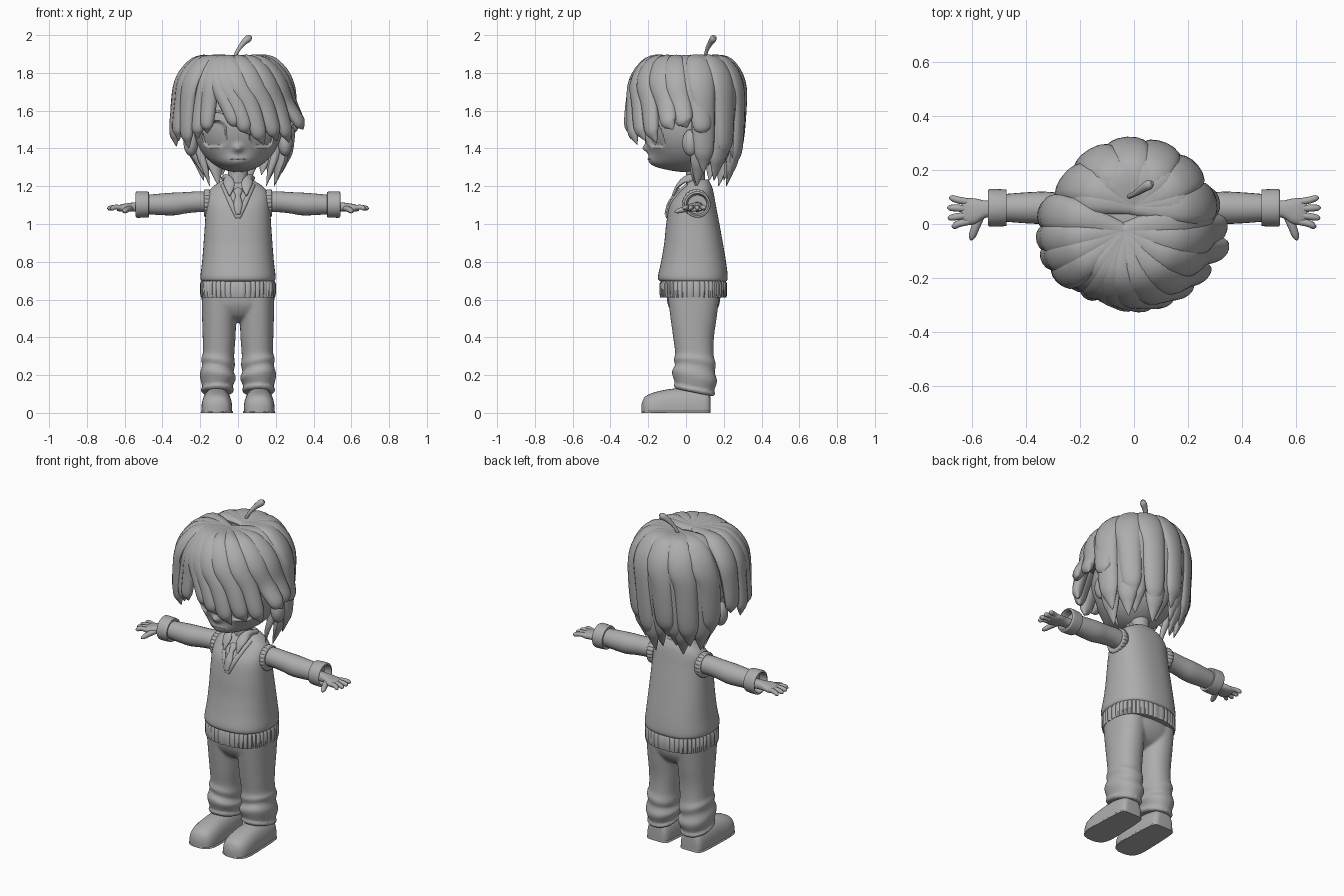
import bpy, bmesh, math
from mathutils import Vector
from mathutils.bvhtree import BVHTree

if "Cube" in bpy.data.objects:
    bpy.data.objects.remove(bpy.data.objects["Cube"])

clay = bpy.data.materials.new("plain_grey")
clay.use_nodes = True
GREY = (0.42, 0.42, 0.42, 1)
clay.diffuse_color = GREY
clay.node_tree.nodes["Principled BSDF"].inputs["Base Color"].default_value = GREY
parts = []
X, Y, Z = Vector((1, 0, 0)), Vector((0, 1, 0)), Vector((0, 0, 1))


def finish(name, bm):
    bmesh.ops.recalc_face_normals(bm, faces=bm.faces)
    mesh = bpy.data.meshes.new(name)
    bm.to_mesh(mesh)
    bm.free()
    mesh.materials.append(clay)
    ob = bpy.data.objects.new(name, mesh)
    bpy.context.collection.objects.link(ob)
    parts.append(ob)
    return ob


def spline(rows, k):
    # Catmull-Rom interpolation of rows of numbers
    out = []
    for i in range(len(rows) - 1):
        a, b, c, d = (rows[max(0, min(len(rows) - 1, j))] for j in range(i - 1, i + 3))
        for s in range(k):
            t = s / k
            out.append([q + t * (r - p + t * (2 * p - 5 * q + 4 * r - u + t * (3 * q - p - 3 * r + u))) / 2
                        for p, q, r, u in zip(a, b, c, d)])
    return out + [list(rows[-1])]


def tube(name, rows, up, axis=None, n=24, k=4, power=2.0, rib=0, warp=None):
    # rows of x, y, z, half width, half thickness; up is a vector or a function of position
    rows = spline(rows, k) if k > 1 else rows
    pts = [Vector(r[:3]) for r in rows]
    bm = bmesh.new()
    rings = []
    for i, (p, r) in enumerate(zip(pts, rows)):
        tan = axis or (pts[min(i + 1, len(pts) - 1)] - pts[max(i - 1, 0)]).normalized()
        u = up(p) if callable(up) else up
        side = tan.cross(u).normalized()
        u = side.cross(tan)
        ring = []
        for j in range(n):
            a = math.tau * j / n
            c, s = math.cos(a), math.sin(a)
            f = 1 - (rib if j % 4 == 0 else 0)
            v = p + side * math.copysign(abs(c) ** (2 / power), c) * max(r[3], .001) * f \
                + u * math.copysign(abs(s) ** (2 / power), s) * max(r[4], .001) * f
            ring.append(bm.verts.new(warp(v) if warp else v))
        rings.append(ring)
    for a, b in zip(rings, rings[1:]):
        for j in range(n):
            bm.faces.new((a[j], a[(j + 1) % n], b[(j + 1) % n], b[j]))
    bm.faces.new(rings[0])
    bm.faces.new(rings[-1])
    return finish(name, bm)


def ball(name, centre, radii, shape=None, cut=None, u=32, v=20):
    bm = bmesh.new()
    bmesh.ops.create_uvsphere(bm, u_segments=u, v_segments=v, radius=1)
    for p in bm.verts:
        p.co = Vector(centre) + Vector(c * r for c, r in zip(p.co, radii))
        if shape:
            p.co = shape(p.co)
    if cut:
        bmesh.ops.bisect_plane(bm, geom=bm.verts[:] + bm.edges[:] + bm.faces[:],
                               plane_co=cut[0], plane_no=cut[1], clear_inner=True)
        bmesh.ops.holes_fill(bm, edges=[e for e in bm.edges if e.is_boundary])
    return finish(name, bm)


def front_of(ob):
    # returns a function giving the front surface depth of a part
    tree = BVHTree.FromPolygons([v.co for v in ob.data.vertices], [p.vertices for p in ob.data.polygons])

    def depth(x, z):
        hit = tree.ray_cast(Vector((x, -2, z)), Y)[0]
        return hit.y if hit else 0
    return depth


# Head with sunken eyes, small nose and forward chin
def face(v):
    if v.y < 0:
        fade = min(1, -v.y / .1)
        d = (abs((abs(v.x) - .125) / .06) ** 2.8 + abs((v.z - 1.475) / .066) ** 2.8) ** .36
        v.y += .02 * min(1, max(0, (1.1 - d) / .16))
        v.y -= .028 * math.exp(-(v.x / .025) ** 2 - ((v.z - 1.4) / .022) ** 2)
        v.y -= .06 * fade * math.exp(-(v.x / .11) ** 2 - ((v.z - 1.315) / .05) ** 2)
    return v


head = ball("head", (0, 0, 1.53), (.236, .23, .255), face, u=144, v=96)
skin = front_of(head)
tube("mouth", [(x, skin(x, 1.345) - .001, 1.345 - 2 * x * x, .003, .003) for x in (-.045, -.02, 0, .02, .045)], -Y, n=8)
for s, label in ((1, "left"), (-1, "right")):
    ball(label + "_ear", (s * .25, .025, 1.43), (.038, .045, .07))
    tube(label + "_eyebrow", [(s * x, skin(s * x, z) - .001, z, .006, .004)
         for x, z in ((.07, 1.585), (.12, 1.597), (.17, 1.585))], -Y, n=8)
tube("neck", [(0, .05, z, .052, .05) for z in (1.18, 1.25, 1.36)], -Y)

# Hair: scalp cap plus tapered locks from the crown
ball("hair_cap", (0, .03, 1.595), (.28, .265, .275), cut=((0, -.2, 1.66), (0, .5, 1)), u=48, v=32)
hair_centre = Vector((0, 0, 1.58))


def lock(name, origin, top, tip, radius, tip_radius, tip_z, w, taper):
    rows = []
    mid_z = 1.62 * .4 + tip_z * .6
    low_z = 1.62 * .18 + tip_z * .82
    steps = ((0, -.02, 1.862, .4), (.2, radius * .5, 1.862, .85), (.34, radius * .76, 1.822, 1),
             (.48, radius * .93, 1.745, 1), (.7, radius, 1.64, .5 + taper / 2),
             (.85, radius * .45 + tip_radius * .55 + .012, mid_z, taper),
             (.93, radius * .2 + tip_radius * .8 + .007, low_z, taper * .58), (1, tip_radius, tip_z, .03))
    for f, r, z, width in steps:
        a = math.radians(top + (tip - top) * f)
        fade = (1 - f) ** 2
        rows.append((r * math.cos(a) + origin[0] * fade, r * math.sin(a) + origin[1] * fade,
                     z, w * width, .034 * min(1, width * 1.2)))
    tube(name, rows, lambda p: (p - hair_centre).normalized(), n=14, k=4)


crown, parting = (0, .07), (-.04, -.03)
for i in range(9):
    a = 21 + 17.3 * i
    lock("back_lock", crown, a, a + (4 if i % 2 else -4), .27, .2 + .02 * (i % 2), 1.2 + .03 * (i % 3), .07, .8)
for i in range(6):
    a = 22 + 27 * i
    lock("upper_back_lock", crown, a - 16, a, .284, .25, 1.27 + .05 * (i % 2), .076, .75)

for top, tip, tip_z, tip_radius, w in (
        (-118, -124, 1.48, .29, .054), (-128, -136, 1.45, .295, .058), (-140, -147, 1.4, .31, .062),
        (-155, -159, 1.44, .335, .062), (-170, -171, 1.41, .33, .062), (-195, -184, 1.45, .315, .068)):
    lock("right_fringe_lock", parting, top, tip, .285 + .035 * (tip < -140), tip_radius, tip_z, w, .72)
for top, tip, tip_z, tip_radius, w in (
        (-132, -88, 1.51, .285, .05), (-124, -77, 1.47, .29, .058), (-112, -62, 1.42, .292, .062),
        (-92, -46, 1.44, .298, .062), (-70, -30, 1.43, .31, .062), (-45, -11, 1.5, .352, .064),
        (-20, 1, 1.51, .325, .068), (8, 18, 1.46, .295, .072)):
    lock("left_fringe_lock", parting, top, tip, .284, tip_radius, tip_z, w, .72)
for s in (1, -1):
    tube("side_wisp", [(s * .21, .06, 1.5, .02, .02), (s * .2, .04, 1.38, .022, .016),
                       (s * .17, .035, 1.28, .015, .012), (s * .15, .05, 1.2, .001, .001)], -Y, n=10)
tube("stray_hair", [(-.025, .1, 1.87, .008, .008), (0, .11, 1.92, .01, .01), (.03, .13, 1.96, .015, .015),
                    (.055, .145, 1.982, .019, .018), (.068, .152, 1.993, .009, .009)], -Y, n=12)

# Knitted vest and ribbed hem
vest = tube("vest", [(0, y, z, w, t) for y, z, w, t in (
    (.04, .695, .187, .17), (.036, .715, .199, .185), (.04, .8, .19, .172), (.04, .9, .182, .155),
    (.036, 1.0, .175, .141), (.036, 1.1, .169, .122), (.05, 1.16, .16, .097), (.062, 1.2, .13, .075),
    (.067, 1.235, .075, .052))], -Y, axis=Z, n=64, power=2.4)
chest = front_of(vest)
tube("hem", [(0, .039, z, w, w - .021) for z, w in (
    (.612, .185), (.61, .196), (.63, .2), (.685, .2), (.703, .19))], -Y, axis=Z, n=176, k=1, power=2.4, rib=.025)

# Neckline bands, collar and tie
for s, label in ((1, "left"), (-1, "right")):
    band = []
    for i in range(23):
        f = i / 22
        x, z = s * .08 * (1 - f) ** .9, 1.21 - .175 * f
        band.append((x, chest(x, z) - .001, z, .013, .009 if i % 2 else .006))
    tube(label + "_neckline", band, -Y, n=10, k=1)
    tube(label + "_collar", [(s * .075, .07, 1.235, .02, .012), (s * .06, .005, 1.24, .024, .012),
                             (s * .045, -.04, 1.205, .028, .011), (s * .045, -.07, 1.15, .004, .006)], -Y, n=16)
tube("tie", [(0, chest(0, z) - .004, z, w, .012) for z, w in (
    (1.185, .014), (1.175, .024), (1.15, .014), (1.14, .015), (1.1, .024), (1.05, .012))], -Y, n=16)


# Trousers: hips and legs fused into one soft surface
def sag(v):
    v.z -= .2 * max(0, min(1, (.36 - v.z) / .15)) * (v.y - .04)
    v.z += .25 * max(0, 1 - abs(v.z - .25) / .09) * (abs(v.x) - .107)
    return v


cloth = [tube("hips", [(0, .04, z, w, t) for z, w, t in (
    (.66, .185, .145), (.58, .19, .138), (.53, .165, .115), (.5, .1, .085), (.48, .03, .045))],
    -Y, axis=Z, n=48, power=2.3)]
for s in (1, -1):
    cloth.append(tube("leg", [(s * x, y, z, w, t) for x, y, z, w, t in (
        (.1, .04, .62, .093, .137), (.1, .04, .5, .09, .122), (.1, .04, .4, .087, .108),
        (.103, .045, .31, .083, .102), (.106, .047, .27, .09, .112), (.107, .047, .235, .083, .105),
        (.106, .045, .195, .096, .12), (.108, .045, .155, .085, .109), (.109, .045, .135, .079, .102),
        (.109, .045, .125, .089, .111), (.109, .045, .108, .08, .1))],
        -Y, axis=-Z, n=40, power=2.2, warp=sag))
fused = bmesh.new()
for ob in cloth:
    fused.from_mesh(ob.data)
    parts.remove(ob)
    bpy.data.objects.remove(ob)
trousers = finish("trousers", fused)
remesh = trousers.modifiers.new("fuse", 'REMESH')
remesh.mode, remesh.voxel_size, remesh.use_smooth_shade = 'VOXEL', .007, True
soften = trousers.modifiers.new("soften", 'SMOOTH')
soften.factor, soften.iterations = .5, 8


def ground(v):
    v.z = max(0, v.z)
    return v


for s, label in ((1, "left"), (-1, "right")):
    # Shoe with flat sole
    for name, extra, scale in (("_shoe", 0, 1), ("_sole", .004, .16)):
        tube(label + name, [(s * .112, y, .018 * scale, w + extra, h * scale) for y, w, h in (
            (.13, .035, .04), (.125, .055, .085), (.1, .07, .105), (.02, .077, .115), (-.07, .08, .11),
            (-.14, .081, .098), (-.19, .074, .083), (-.22, .056, .064), (-.235, .022, .03))],
             Z, axis=-Y, n=32, power=2.5, warp=ground)

    # Sleeve, armhole rib and turned cuff
    tube(label + "_sleeve", [(s * x, .06, z, r, r) for x, z, r in (
        (.13, 1.112, .055), (.2, 1.118, .055), (.27, 1.113, .056), (.34, 1.106, .06),
        (.42, 1.104, .056), (.49, 1.103, .05))], Z, axis=X)
    tube(label + "_armhole", [(s * x, .055, 1.11, r, r) for x, r in (
        (.14, .066), (.155, .073), (.174, .073), (.18, .066), (.178, .055))], Z, axis=X, n=80, k=2, rib=.045)
    tube(label + "_cuff", [(s * x, .06, 1.103, r, r) for x, r in (
        (.478, .05), (.472, .064), (.48, .068), (.53, .07), (.54, .066), (.538, .057), (.5, .05))], Z, axis=X, n=32)

    # Hand
    tube(label + "_palm", [(s * x, y, z, w, t) for x, y, z, w, t in (
        (.49, .06, 1.09, .03, .026), (.55, .055, 1.09, .032, .024), (.585, .048, 1.088, .046, .022),
        (.615, .046, 1.085, .05, .02), (.64, .046, 1.083, .044, .014))], Z, axis=X, power=2.4)
    for x, y, base in ((.685, .096, .081), (.692, .06, .057), (.69, .023, .033), (.676, -.008, .01)):
        tube(label + "_finger", [(s * .61, base, 1.087, .013, .013), (s * .65, (base + y) / 2, 1.089, .013, .013),
                                 (s * (x - .01), y, 1.083, .011, .012), (s * x, y, 1.08, .003, .003)], Z, n=12)
    tube(label + "_thumb", [(s * .565, .045, 1.085, .018, .015), (s * .585, -.005, 1.078, .016, .015),
                            (s * .6, -.045, 1.068, .013, .012), (s * .605, -.06, 1.064, .003, .003)], Z, n=12)

# Smooth shading with crisp creases
bpy.ops.object.select_all(action='DESELECT')
for ob in parts:
    ob.select_set(True)
bpy.context.view_layer.objects.active = parts[0]
bpy.ops.object.shade_smooth_by_angle(angle=math.radians(40))
